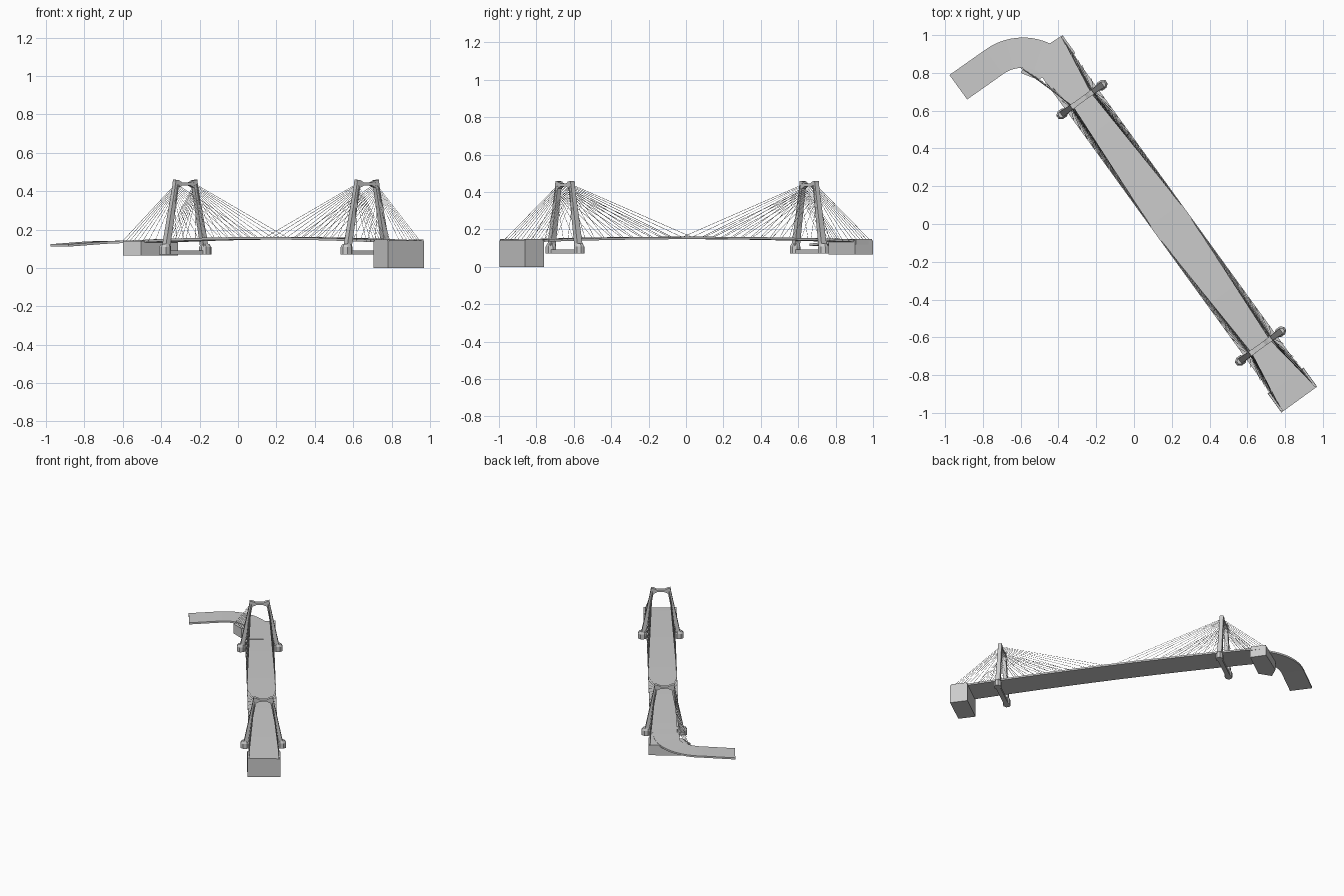
import bpy, bmesh, math
from mathutils import Vector

if "Cube" in bpy.data.objects:
    bpy.data.objects.remove(bpy.data.objects["Cube"])

# Bridge frame: s runs along the deck, t runs across it
MID = Vector((0.1975, 0.006, 0))
U = Vector((-0.5866, 0.8099, 0))
V = Vector((0.8099, 0.5866, 0))


def P(s, t, z):
    return MID + U * s + V * t + Vector((0, 0, z))


def finish(bm, name):
    bmesh.ops.recalc_face_normals(bm, faces=bm.faces)
    me = bpy.data.meshes.new(name)
    bm.to_mesh(me)
    bm.free()
    ob = bpy.data.objects.new(name, me)
    bpy.context.collection.objects.link(ob)
    return ob


def loft(bm, rings):
    """Skin equal-length rings of points and cap both ends."""
    vs = [[bm.verts.new(p) for p in r] for r in rings]
    n = len(vs[0])
    for a, b in zip(vs, vs[1:]):
        for i in range(n):
            j = (i + 1) % n
            bm.faces.new((a[i], a[j], b[j], b[i]))
    bm.faces.new(vs[0])
    bm.faces.new(vs[-1])


def prism(bm, outline, z0, z1):
    loft(bm, [[P(s, t, z) for s, t in outline] for z in (z0, z1)])


def rect(s0, s1, t0, t1):
    return [(s0, t0), (s1, t0), (s1, t1), (s0, t1)]


def deck_z(s):
    return 0.161 - 0.018 * (s / 1.15) ** 2


def slab(name, path, thick):
    """Ribbon slab; path items are (s, t, normal s, normal t, half width, top z)."""
    bm = bmesh.new()
    rings = []
    for s, t, ns, nt, h, z in path:
        a, b = (s + ns * h, t + nt * h), (s - ns * h, t - nt * h)
        rings.append([P(*a, z), P(*b, z), P(*b, z - thick), P(*a, z - thick)])
    loft(bm, rings)
    return finish(bm, name)


# Main arched deck
N = 40
ss = [-1.152 + 2.292 * i / N for i in range(N + 1)]
slab("main_deck", [(s, 0, 0, 1, 0.102, deck_z(s)) for s in ss], 0.013)

# Curved approach ramp: taper, quarter turn, straight run
CS, CT, R = 0.98, -0.26, 0.26
path = [(0.82, 0, 0, 1, 0.10, deck_z(0.82) + 0.001), (0.9, 0, 0, 1, 0.092, deck_z(0.9) + 0.001)]
for i in range(19):
    a = math.radians(90 * i / 18)
    ns, nt = math.sin(a), math.cos(a)
    z = deck_z(0.98) + 0.0015 - 0.011 * (i / 18)
    path.append((CS + R * ns, CT + R * nt, ns, nt, 0.08, z))
path.append((1.243, -0.492, 1, 0, 0.08, 0.124))
slab("approach_ramp", path, 0.013)

# Abutment blocks
bm = bmesh.new()
prism(bm, rect(-1.155, -1.03, -0.117, 0.117), 0.0, 0.141)
finish(bm, "near_abutment")
bm = bmesh.new()
prism(bm, [(1.025, 0.113), (1.142, 0.117), (1.155, -0.10), (1.11, -0.18), (1.025, -0.125)], 0.065, 0.14)
finish(bm, "far_abutment")

# Anchor kerbs along the outer edges of the abutments
bm = bmesh.new()
for s0, s1, sides in ((-1.15, -1.035, (-1, 1)), (1.03, 1.138, (1,))):
    for k in sides:
        prism(bm, rect(s0, s1, k * 0.103, k * 0.116), 0.12, 0.149)
finish(bm, "anchor_kerbs")

TOWER = 0.806


def octagon(s, t, rs, rt):
    return [(s + rs * math.cos(math.radians(22.5 + 45 * i)),
             t + rt * math.sin(math.radians(22.5 + 45 * i))) for i in range(8)]


def leg_t(z):
    return 0.125 + (0.056 - 0.125) * (z - 0.1) / 0.355


# Towers
for label, d in (("near", -1), ("far", 1)):
    s = d * TOWER
    # Octagonal footings joined by a low tie beam
    bm = bmesh.new()
    for k in (-1, 1):
        lo, hi = octagon(s, k * 0.129, 0.027, 0.034), octagon(s, k * 0.127, 0.019, 0.025)
        loft(bm, [[P(a, b, 0.07) for a, b in lo],
                  [P(a, b, 0.108) for a, b in lo],
                  [P(a, b, 0.125) for a, b in hi]])
    prism(bm, rect(s - 0.016, s + 0.016, -0.11, 0.11), 0.07, 0.092)
    finish(bm, label + "_tower_footing")
    # Leaning legs
    bm = bmesh.new()
    for k in (-1, 1):
        rings = []
        for z, h, w in ((0.11, 0.017, 0.015), (0.42, 0.013, 0.012), (0.455, 0.014, 0.013)):
            c = k * leg_t(z)
            rings.append([P(a, b, z) for a, b in rect(s - h, s + h, c - w, c + w)])
        loft(bm, rings)
    finish(bm, label + "_tower_legs")
    # Cross head with a shallow sag in the middle
    bm = bmesh.new()
    rings = []
    for t, lo, hi in ((-0.07, 0.435, 0.46), (-0.05, 0.418, 0.457), (-0.025, 0.43, 0.445),
                      (0.025, 0.43, 0.445), (0.05, 0.418, 0.457), (0.07, 0.435, 0.46)):
        rings.append([P(s + a, t, z) for a, z in ((-0.013, lo), (0.013, lo), (0.013, hi), (-0.013, hi))])
    loft(bm, rings)
    finish(bm, label + "_tower_head")


def cable(bm, a, b, r=0.0011):
    d = (b - a).normalized()
    x = d.cross(Vector((0, 0, 1))).normalized()
    y = d.cross(x)
    ring = [x * r, y * r, -x * r, -y * r]
    loft(bm, [[p + q for q in ring] for p in (a, b)])


# Stay cables fanning from each tower
for label, d in (("near", -1), ("far", 1)):
    bm = bmesh.new()
    for k in (-1, 1):
        # Main span fan
        for i in range(12):
            f = i / 11
            z = 0.37 + 0.07 * f
            s1 = d * (TOWER - 0.06 - 0.70 * f)
            cable(bm, P(d * TOWER, k * leg_t(z), z), P(s1, k * 0.099, deck_z(s1)))
        # Back stays gathered on the abutment
        for i in range(9):
            f = i / 8
            z = 0.37 + 0.07 * f
            off = 0.06 + 0.27 * f ** 0.55
            t1 = k * 0.107
            if d == 1 and k == -1:
                t1 = -0.09 - 0.075 * max(0, (off - 0.15) / 0.18)
            cable(bm, P(d * TOWER, k * leg_t(z), z), P(d * (TOWER + off), t1, 0.138))
    finish(bm, label + "_stay_cables")
